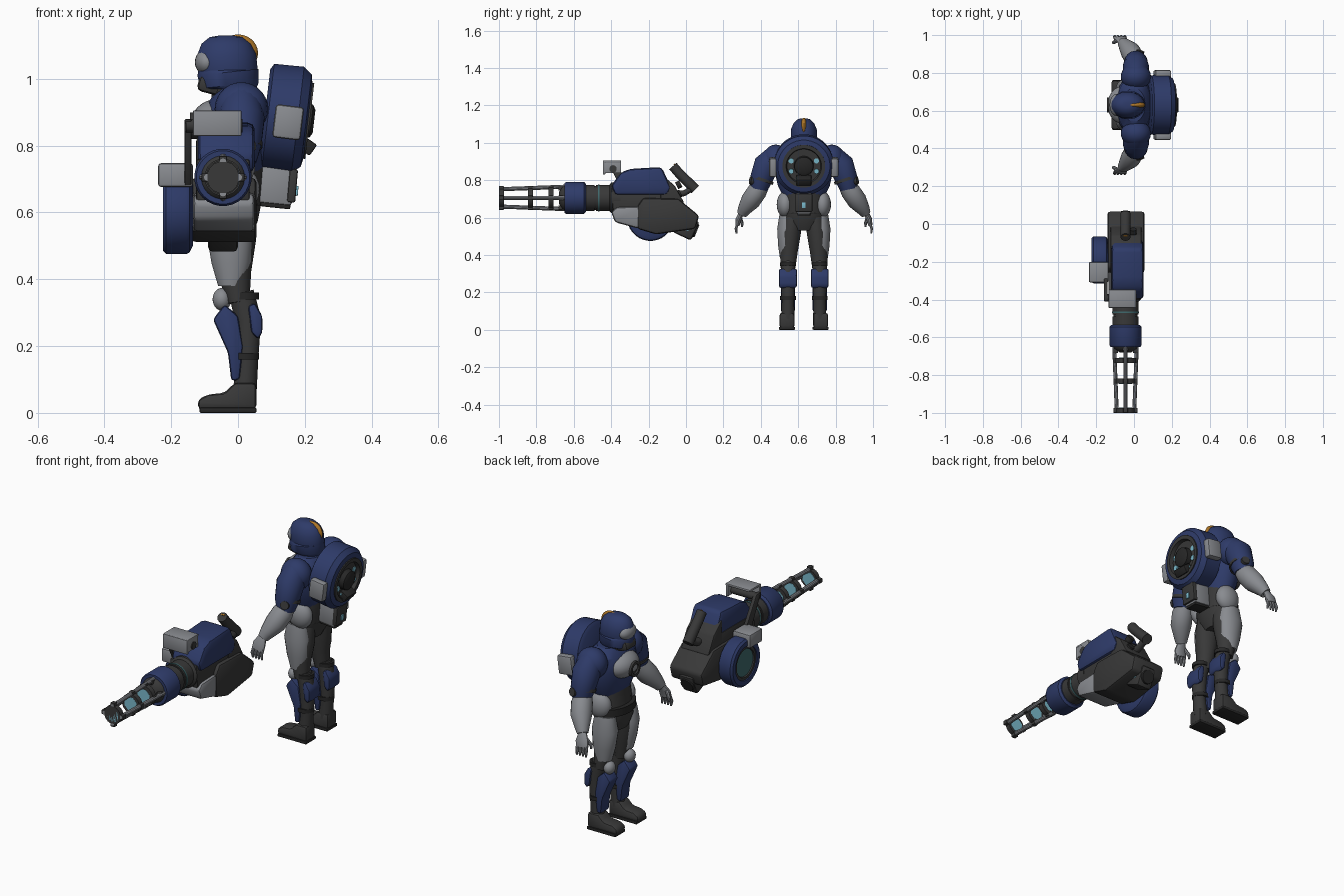
import bpy, bmesh, math
from mathutils import Vector, Matrix

if "Cube" in bpy.data.objects:
    bpy.data.objects.remove(bpy.data.objects["Cube"])

CM = 0.01
origin = Vector((0, 63, 0))      # local origin of the part group, in centimetres


def material(name, r, g, b):
    mat = bpy.data.materials.new(name)
    mat.use_nodes = True
    mat.diffuse_color = (r, g, b, 1)
    shader = next(n for n in mat.node_tree.nodes if n.type == "BSDF_PRINCIPLED")
    shader.inputs["Base Color"].default_value = (r, g, b, 1)
    shader.inputs["Roughness"].default_value = 0.6
    return mat


blue = material("navy blue", .027, .043, .14)
grey = material("steel grey", .25, .26, .28)
dark = material("charcoal", .04, .04, .04)
black = material("near black", .02, .02, .02)
cyan = material("glow cyan", .2, .5, .62)
teal = material("dim teal", .05, .14, .15)
orange = material("orange", .42, .18, .02)


def finish(name, mat, bm, bevel=0, angle=35):
    """Bevel, scale to metres, smooth and link a mesh."""
    bmesh.ops.recalc_face_normals(bm, faces=bm.faces)
    if bevel:
        bmesh.ops.bevel(bm, geom=list(bm.edges), offset=bevel, segments=2,
                        affect="EDGES", profile=0.5, clamp_overlap=True)
    bm.transform(Matrix.Scale(CM, 4) @ Matrix.Translation(origin))
    mesh = bpy.data.meshes.new(name)
    bm.to_mesh(mesh)
    bm.free()
    mesh.materials.append(mat)
    for face in mesh.polygons:
        face.use_smooth = True
    mesh.set_sharp_from_angle(angle=math.radians(angle))
    obj = bpy.data.objects.new(name, mesh)
    bpy.context.collection.objects.link(obj)
    return obj


def ellipsoid(name, mat, center, radii):
    bm = bmesh.new()
    bmesh.ops.create_uvsphere(bm, u_segments=24, v_segments=14, radius=1)
    bm.transform(Matrix.Translation(center) @ Matrix.Diagonal((*radii, 1)))
    return finish(name, mat, bm)


def box(name, mat, center, size, bevel=0.8, tilt=0, axis="Y"):
    bm = bmesh.new()
    bmesh.ops.create_cube(bm, size=1)
    bm.transform(Matrix.Diagonal((*size, 1)))
    bm.transform(Matrix.Translation(center) @ Matrix.Rotation(math.radians(tilt), 4, axis))
    return finish(name, mat, bm, bevel)


def prism(name, mat, outline, low, high, along="X", bevel=0.8):
    """Side outline extruded along X (outline in y, z) or Y (outline in x, z)."""
    bm = bmesh.new()
    place = (lambda a, b, d: (d, a, b)) if along == "X" else (lambda a, b, d: (a, d, b))
    ends = [[bm.verts.new(place(a, b, d)) for a, b in outline] for d in (low, high)]
    for end in ends:
        bm.faces.new(end)
    for i in range(len(outline)):
        bm.faces.new((ends[0][i - 1], ends[0][i], ends[1][i], ends[1][i - 1]))
    return finish(name, mat, bm, bevel)


def skin(name, mat, rings, sides, angle=35):
    """Closed tube through (centre, tangent, radius, radius) rings."""
    bm = bmesh.new()
    loops = []
    for center, tangent, ru, rv in rings:
        t = tangent.normalized()
        ref = Vector((0, 1, 0)) if abs(t.x) > 0.8 else Vector((1, 0, 0))
        u = (ref - t * ref.dot(t)).normalized()
        v = t.cross(u)
        turns = [math.tau * (k + 0.5) / sides for k in range(sides)]
        loops.append([bm.verts.new(center + u * ru * math.cos(a) + v * rv * math.sin(a))
                      for a in turns])
    for one, two in zip(loops, loops[1:]):
        for k in range(sides):
            bm.faces.new((one[k - 1], one[k], two[k], two[k - 1]))
    bm.faces.new(loops[0])
    bm.faces.new(loops[-1])
    return finish(name, mat, bm, angle=angle)


def limb(name, mat, stations, sides=20):
    """Stations are x, y, z and two radii."""
    points = [Vector(s[:3]) for s in stations]
    last = len(points) - 1
    rings = [(p, points[min(i + 1, last)] - points[max(i - 1, 0)], s[3], s[-1])
             for i, (p, s) in enumerate(zip(points, stations))]
    return skin(name, mat, rings, sides)


def turned(name, mat, start, axis, profile, sides=28):
    """Lathe of (distance, radius) pairs along an axis."""
    start, axis = Vector(start), Vector(axis).normalized()
    return skin(name, mat, [(start + axis * d, axis, r, r) for d, r in profile], sides)


# ---- Trooper: head ----
limb("helmet_dome", blue, [(-3, 0, 98, 8, 6), (-3, 0, 102, 9, 7), (-3.5, 0, 107, 9, 7),
                           (-3.5, 0, 110.5, 7.5, 5.5), (-3.5, 0, 112.5, 5, 3.5), (-3.5, 0, 113, 2, 1.5)], 24)
limb("helmet_rim", blue, [(-2.5, 0, 97, 8, 6.5), (-2.5, 0, 98, 8.8, 7.3),
                          (-3, 0, 102, 9.3, 7.6), (-3, 0, 102.6, 8.8, 7)], 24)
ellipsoid("helmet_crest", orange, (0, 0, 107.7), (6, 2, 5.6))
ellipsoid("face_visor", grey, (-9.3, 0, 105), (3.6, 5.8, 4))
box("jaw_guard", dark, (-8, 0, 98), (8, 9, 5), 1.5, 15)
limb("neck", dark, [(-1, 0, 90, 7, 8), (-2, 0, 99, 6, 6)])

# ---- Trooper: torso ----
limb("chest_shell", blue, [(0, 0, 71, 7, 11), (0, 0, 77, 9, 14), (0, 0, 86, 10, 16),
                           (0, 0, 93, 9, 15), (0, 0, 97, 6, 9)], 24)
limb("waist", dark, [(-2, 0, 53, 6, 8), (-2, 0, 58, 8, 11), (-1, 0, 63, 8, 12), (0, 0, 74, 8, 11)])
limb("belt", black, [(-2, 0, 62, 9, 12.5), (-2, 0, 66, 9, 12.5)])
ellipsoid("chest_plate", grey, (-6, 0, 87), (8, 10, 7))
turned("chest_port", dark, (-12, 0, 86), (-1, 0, 0), [(0, 4), (2.4, 4), (2.4, 2.6), (1.6, 2.4)])
for side, label in ((-1, "right"), (1, "left")):
    # shoulders and arms
    ellipsoid(label + "_shoulder_pad", blue, (1, 15 * side, 91), (8, 7, 8))
    limb(label + "_upper_arm", blue, [(1, 15 * side, 93, 6), (1, 20 * side, 88, 7),
                                      (1, 23 * side, 80, 6), (1, 24 * side, 75, 4.5)])
    turned(label + "_elbow_band", dark, (1, 22 * side, 81), (0, side, -3), [(0, 6.3), (1.6, 6.3)])
    turned(label + "_elbow_stud", dark, (2, 24 * side, 79), (0.3, side, 0.2), [(0, 2.5), (5, 2.2)], 12)
    limb(label + "_forearm", grey, [(1, 22 * side, 78, 4), (0, 25 * side, 74, 5.3), (-2, 28.5 * side, 69, 5.3),
                                    (-5, 32 * side, 64, 3.5), (-6, 33 * side, 62, 2.8)])
    limb(label + "_palm", grey, [(-6, 33 * side, 63, 2, 1.5), (-7, 35 * side, 59, 3.6, 1.5),
                                 (-7.5, 35.5 * side, 56, 3.4, 1.2)], 12)
    for finger in range(4):
        x = -10 + finger * 1.8
        limb(label + "_finger", grey, [(x, 35.3 * side, 57, 0.8), (x - 0.3, 36.3 * side, 54, 0.8),
                                       (x, 36 * side, 51.5, 0.5)], 8)
    limb(label + "_thumb", grey, [(-9, 34 * side, 60, 1), (-11, 33 * side, 57, 0.9), (-11, 33 * side, 55, 0.5)], 8)
    # hips and legs
    ellipsoid(label + "_hip_guard", grey, (0, 10 * side, 67), (6.5, 4.5, 7))
    limb(label + "_thigh", dark, [(-1, 6 * side, 60, 6, 5), (-1, 7 * side, 52, 6.5, 5.5),
                                  (-1, 8 * side, 42, 5, 4.8), (0, 8.5 * side, 33, 3.5, 4)])
    limb(label + "_thigh_plate", grey, [(-2.5, 9 * side, 62, 5.5, 4), (-2.5, 9 * side, 54, 7, 5.3),
                                        (-2, 9 * side, 45, 6, 4.8), (-2, 9 * side, 38, 4, 3.8)])
    limb(label + "_shin", dark, [(1, 8.5 * side, 36, 3.8), (3, 8.5 * side, 28, 4),
                                 (2.8, 8.5 * side, 16, 3.3), (2, 8.5 * side, 6, 3.6)])
    for z in (17, 35):
        turned(label + "_leg_strap", black, (2, 8.5 * side, z - 1), (0, 0, 1), [(0, 4.3), (2, 4.3)], 16)
    ellipsoid(label + "_knee_cap", grey, (-4.8, 8.5 * side, 34), (2.8, 3.3, 3.4))
    prism(label + "_shin_guard", blue, [(-7.5, 28), (-4, 32.5), (0, 29), (1.5, 20), (0.5, 10), (-2, 9.5), (-3, 18)],
          8.5 * side - 3.8, 8.5 * side + 3.8, "Y", 1)
    prism(label + "_calf_guard", blue, [(3, 32), (5, 33), (7.3, 29), (7.3, 24), (6, 22), (4, 24)],
          8.5 * side - 4.8, 8.5 * side + 4.8, "Y", 1)
    prism(label + "_boot", dark, [(-12, 1), (-12, 4), (-9, 5.5), (-4, 6), (-1, 9), (5.5, 9), (5.5, 1)],
          9 * side - 4, 9 * side + 4, "Y", 1.3)
    box(label + "_boot_sole", black, (-3, 9 * side, 0.8), (17, 8.6, 1.6), 0.4)

# ---- Trooper: backpack ----
lean = Vector((1, 0, -0.12))
turned("pack_drum", blue, (8, 0, 89), lean,
       [(0, 14), (1, 15.8), (10, 16), (12.5, 14), (13, 11.5), (9, 10.5)], 32)
turned("pack_ring", dark, (19, 0, 87.7), lean, [(0, 11.5), (2.5, 11.5), (2.5, 9.5), (0.5, 9)], 32)
turned("pack_core", black, (18, 0, 87.8), lean, [(0, 5.5), (4, 5), (4.8, 3.5)], 20)
for k in range(8):
    a = math.tau * (k + 0.5) / 8
    spot = (19.2, 7.3 * math.cos(a), 87.6 + 7.3 * math.sin(a))
    turned("pack_light", cyan, spot, lean, [(0, 1.4), (1, 1.4)], 10)
for side in (-1, 1):
    box("pack_side_box", grey, (15, 16.5 * side, 87), (8.5, 4, 10), 1, 7)
for z in (74.5, 76, 77.5, 79):
    box("pack_hose_rib", dark, (11, 0, z), (11, 10, 1.3), 0.4, 7)
prism("pack_tail", grey, [(7, 75), (17.5, 74), (16, 62), (6, 63)], -4, 4, "Y")
box("tail_cap", black, (11.2, 0, 62.2), (9, 7, 1.6), 0.4, 6)
box("tail_back", dark, (16.3, 0, 68), (2.5, 9, 10), 0.6, 5)
box("tail_light", cyan, (17.6, 0, 66.5), (0.8, 2, 3), 0.1, 5)
box("pack_foot", black, (20.5, 0, 80), (5, 8, 4), 0.5, 35)

# ---- Rotary cannon: barrels ----
origin = Vector((-4.5, 0, 0))
MID = 70.5
back = (0, 1, 0)
for y, r in ((-100, 4.9), (-84.5, 5.2), (-73.5, 5.6)):
    turned("barrel_ring", dark, (0, y, MID), back, [(0, r - 1.4), (0, r), (2.6, r), (2.6, r - 1.4)], 16)
    turned("barrel_glow", cyan, (0, y - 0.1 * (y > -99), MID), back, [(0, 3.8), (2.8, 3.8)], 8)
for k in range(4):
    a = math.tau * k / 4
    dx, dz = math.cos(a), math.sin(a)
    limb("barrel_rod", grey, [(dx * 4.6, -100, MID + dz * 4.6, 1.1), (dx * 6, -64, MID + dz * 6, 1.1)], 10)
    for y in (-98.7, -83.2, -72.2, -67):
        box("rod_clamp", dark, (dx * 5.2, y, MID + dz * 5.2), (2.4, 2.6, 2.4), 0.3)
turned("barrel_hub", dark, (0, -68, MID), back, [(0, 3), (2, 6), (4, 7)])
turned("front_collar", blue, (0, -65, MID), back, [(0, 6.5), (0, 8), (1, 8.6), (10.5, 8.6), (11.5, 7.5)])
turned("neck_barrel", dark, (0, -55, MID), back, [(0, 7), (6, 7), (6, 6.5), (7, 6.5), (7, 7), (14, 7), (15, 8.2), (20, 8.2)])
turned("neck_glow", teal, (0, -47, MID), back, [(0, 7.2), (0.8, 7.2)])

# ---- Rotary cannon: body ----
prism("upper_shell", blue, [(-40, 77), (-35, 84), (-30, 86), (-13, 87), (-8, 76), (-10, 72), (-38, 72)], -7.5, 9.5, bevel=2)
prism("core_block", dark, [(-40, 76), (-9, 76), (-2, 70), (-10, 60), (-39, 63)], -8, 8)
prism("lower_shell", grey, [(-40, 63), (-37, 65.5), (-24, 66), (-25, 54), (-38, 57.5)], -9, 9.5, bevel=1.5)
prism("rear_block", dark, [(-26, 66), (-23, 70.5), (-4, 70), (7, 61), (5, 54), (-16, 51), (-26, 54)], -9.5, 10, bevel=1.5)
prism("rear_plate", dark, [(-13, 83), (-6, 77), (-1, 68), (-14, 66)], -8, 8.5)
for z in (72, 77):
    turned("rear_dial", black, (4, -5, z), (0, 1, 0.5), [(0, 2), (2.5, 2)], 14)
box("rear_knob", dark, (0, 0, 55), (9, 11, 11), 1.5, -25, "X")
box("rear_knob_light", cyan, (4.6, 0, 55), (0.5, 4, 3), 0.1, -25, "X")
turned("rear_cap", black, (0, 4, 53.5), (0, 1, -0.4), [(0, 4), (2, 3.5)], 16)

# ---- Rotary cannon: rear handle and front grip ----
limb("rear_handle", dark, [(0, -7, 87.5, 2.6), (0, -4, 84, 2.6), (0, 5, 75, 2.8)], 14)
limb("handle_stem", dark, [(0, 4, 76, 2, 1.6), (0, -1, 73, 2, 1.6), (0, -8, 72, 2.4)], 12)
box("handle_trigger", orange, (0, -5, 87.2), (2, 4, 0.8), 0.2, -45, "X")
box("grip_guard_front", grey, (-1.7, -43.8, 86.7), (14.5, 1.3, 7.6), 0.4)
box("grip_guard_top", grey, (-1.7, -39.5, 90), (14.5, 9.5, 1.2), 0.4)
box("grip_guard_end", grey, (4.7, -39.5, 87), (1.4, 9.5, 6.5), 0.4)
limb("front_grip", dark, [(-11, -39, 86, 2), (5.8, -39, 86, 2)], 14)
prism("grip_arm", dark, [(-41, 88), (-37, 88), (-26, 70), (-31, 68)], -11.5, -9.4, bevel=0.5)

# ---- Rotary cannon: ammunition drum ----
out = (-1, 0, 0)
turned("ammo_drum", blue, (-9, -19, 60), out, [(0, 10), (1, 12), (2, 12.5), (8, 12.5), (9, 11.5), (9, 9), (7, 8.5)], 32)
turned("drum_ring", dark, (-15.5, -19, 60), out, [(0, 9), (2, 9), (2, 7.5), (1, 7)], 28)
turned("drum_window", teal, (-16, -19, 60), out, [(0, 7.4), (0.9, 7.4)], 28)
box("feed_box", grey, (-14.2, -25.5, 71.2), (10.5, 11, 7.2), 1)
